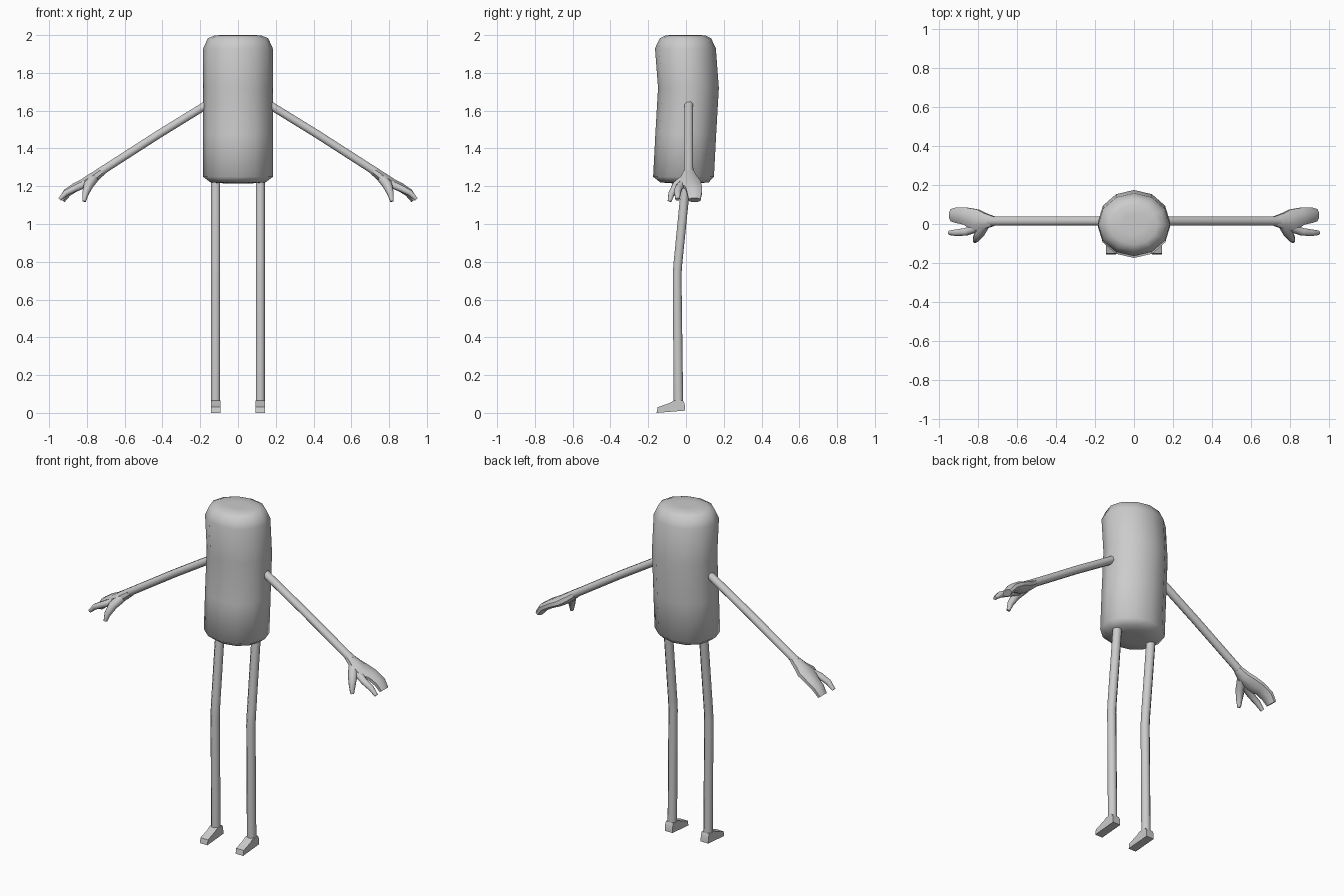
import bpy, bmesh, math
from mathutils import Vector

grey = bpy.data.materials.new("plain_grey")
grey.diffuse_color = (0.6, 0.6, 0.6, 1)


def finish(name, bm, angle=50):
    bmesh.ops.recalc_face_normals(bm, faces=bm.faces)
    me = bpy.data.meshes.new(name)
    bm.to_mesh(me)
    bm.free()
    me.materials.append(grey)
    ob = bpy.data.objects.new(name, me)
    bpy.context.collection.objects.link(ob)
    bpy.ops.object.select_all(action='DESELECT')
    ob.select_set(True)
    bpy.context.view_layer.objects.active = ob
    bpy.ops.object.shade_smooth_by_angle(angle=math.radians(angle))
    return ob


def loft(name, rings, side, sides=8, mirror=1, phase=0.5, up=None, angle=50):
    """Skin rings of (x, y, z, half width along side, half thickness)."""
    bm = bmesh.new()
    side = Vector(side)
    pts = [Vector(r[:3]) for r in rings]
    loops = []
    for i, r in enumerate(rings):
        t = up or (pts[min(i + 1, len(pts) - 1)] - pts[max(i - 1, 0)])
        n = Vector(t).cross(side).normalized()
        s = n.cross(Vector(t)).normalized()
        loop = []
        for k in range(sides):
            a = 2 * math.pi * (k + phase) / sides
            p = pts[i] + s * r[3] * math.cos(a) + n * r[4] * math.sin(a)
            loop.append(bm.verts.new((p.x * mirror, p.y, p.z)))
        loops.append(loop)
    for a, b in zip(loops, loops[1:]):
        for k in range(sides):
            j = (k + 1) % sides
            bm.faces.new((a[k], a[j], b[j], b[k]))
    bm.faces.new(loops[0])
    bm.faces.new(loops[-1])
    return finish(name, bm, angle)


# Body: slightly bent capsule
body = [(1.215, -0.008, 0.07, 0.06), (1.22, -0.008, 0.145, 0.128),
        (1.25, -0.013, 0.185, 0.161), (1.48, -0.001, 0.185, 0.161),
        (1.72, 0.013, 0.184, 0.161), (1.93, -0.003, 0.184, 0.161),
        (1.983, -0.003, 0.16, 0.136), (1.999, -0.003, 0.12, 0.103),
        (2.0, -0.003, 0.06, 0.05)]
loft("body", [(0, y, z, rx, ry) for z, y, rx, ry in body], (1, 0, 0),
     sides=12, phase=0, up=(0, 0, 1), angle=60)

for label, m in (("left", 1), ("right", -1)):
    # Arm
    loft(label + "_arm", [(0.165, 0.015, 1.632, 0.025, 0.023), (0.42, 0.015, 1.475, 0.025, 0.023),
                          (0.70, 0.015, 1.295, 0.025, 0.023), (0.74, 0.015, 1.268, 0.027, 0.025)],
         (0, 1, 0), mirror=m)
    # Palm with broad mitten finger
    loft(label + "_palm", [(0.72, 0.015, 1.279, 0.027, 0.024), (0.765, 0.015, 1.246, 0.044, 0.030),
                           (0.81, 0.020, 1.218, 0.060, 0.028), (0.86, 0.040, 1.195, 0.048, 0.025),
                           (0.905, 0.045, 1.165, 0.043, 0.024), (0.933, 0.045, 1.127, 0.034, 0.020)],
         (0, 1, 0), mirror=m)
    # Front finger
    loft(label + "_finger", [(0.80, -0.015, 1.215, 0.026, 0.022), (0.86, -0.040, 1.190, 0.021, 0.019),
                             (0.91, -0.045, 1.165, 0.018, 0.017), (0.945, -0.045, 1.130, 0.012, 0.010)],
         (0, 1, 0), mirror=m)
    # Thumb
    loft(label + "_thumb", [(0.765, -0.005, 1.240, 0.026, 0.026), (0.792, -0.050, 1.205, 0.026, 0.024),
                            (0.808, -0.077, 1.160, 0.018, 0.018), (0.815, -0.087, 1.120, 0.010, 0.011)],
         (1, 0, 0), mirror=m)
    # Leg with bent knee
    loft(label + "_leg", [(0.118, 0.005, 1.27, 0.026, 0.026), (0.118, -0.043, 0.79, 0.026, 0.025),
                          (0.118, -0.047, 0.73, 0.026, 0.025), (0.118, -0.040, 0.05, 0.026, 0.027)],
         (1, 0, 0), mirror=m)
    # Foot: wedge extruded across its width
    bm = bmesh.new()
    profile = [(-0.005, 0.012), (-0.007, 0.048), (-0.016, 0.066), (-0.064, 0.066),
               (-0.085, 0.053), (-0.15, 0.030), (-0.156, 0.0)]
    face = bm.faces.new([bm.verts.new((m * 0.118 - 0.025, y, z)) for y, z in profile])
    out = bmesh.ops.extrude_face_region(bm, geom=[face])
    bmesh.ops.translate(bm, vec=(0.05, 0, 0),
                        verts=[v for v in out["geom"] if isinstance(v, bmesh.types.BMVert)])
    finish(label + "_foot", bm, 40)
